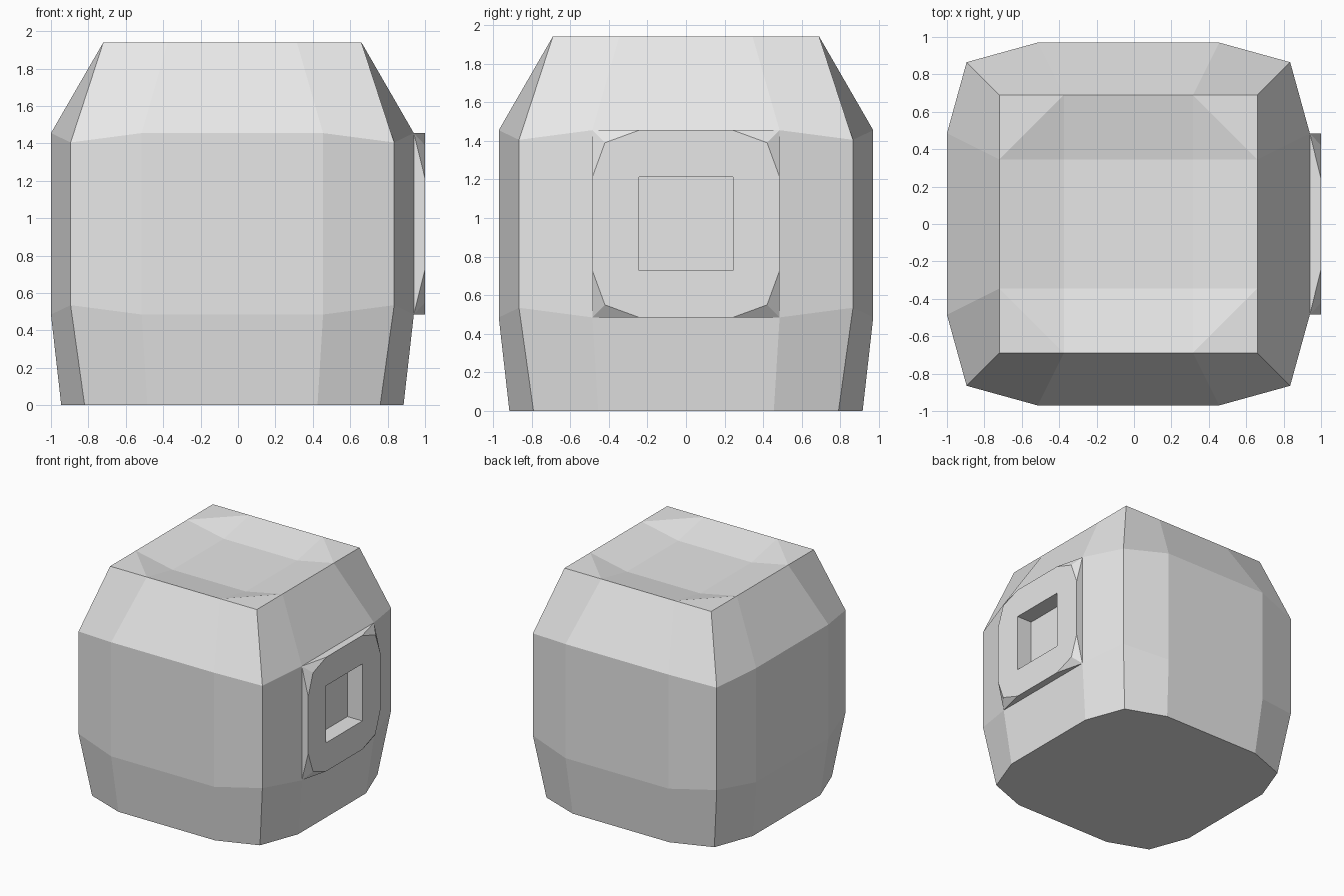
import bpy, bmesh

if "Cube" in bpy.data.objects:
    bpy.data.objects.remove(bpy.data.objects["Cube"], do_unlink=True)

CX = -0.03       # body centre, offset because the boss sticks out on +x
HALF = 0.97      # body half width
MID = 0.485      # half width of the middle panels

grey = bpy.data.materials.new("light grey")
grey.use_nodes = True
grey.diffuse_color = (0.8, 0.8, 0.8, 1)
grey.node_tree.nodes["Principled BSDF"].inputs["Base Color"].default_value = (0.8, 0.8, 0.8, 1)


def finish(bm, name):
    bmesh.ops.recalc_face_normals(bm, faces=bm.faces)
    mesh = bpy.data.meshes.new(name)
    bm.to_mesh(mesh)
    bm.free()
    mesh.materials.append(grey)
    obj = bpy.data.objects.new(name, mesh)
    bpy.context.collection.objects.link(obj)
    return obj


def turn(a, b, k):
    """Rotate a 2D point by k quarter turns."""
    for _ in range(k):
        a, b = -b, a
    return a, b


def body_ring(bm, corner, corner_z, out, mid, mid_z):
    """Twelve points: a corner and two middle points for each side."""
    ring = []
    for k in range(4):
        for x, y, z in ((-corner, -corner, corner_z), (-mid, -out, mid_z), (mid, -out, mid_z)):
            x, y = turn(x, y, k)
            ring.append(bm.verts.new((x + CX, y, z)))
    return ring


# Bulged body: four stacked rings, a flat base and a dished top
bm = bmesh.new()
rings = [body_ring(bm, *r) for r in (
    (0.79, 0, 0.915, 0.455, 0),
    (0.865, 0.535, HALF, MID, MID),
    (0.865, 1.405, HALF, MID, 1.455),
    (0.69, 1.94, 0.69, 0.345, 1.94))]
bm.faces.new(rings[0])
for level, (low, high) in enumerate(zip(rings, rings[1:])):
    for i in range(12):
        if level == 1 and i == 4:
            continue            # opening on +x, closed by the boss
        j = (i + 1) % 12
        bm.faces.new((low[i], low[j], high[j], high[i]))

# Dished top
top = rings[3]
inner = []
for k in range(4):
    x, y = turn(-0.345, -0.345, k)
    inner.append(bm.verts.new((x + CX, y, 1.87)))
bm.faces.new(inner)
for k in range(4):
    c, before, after = top[3 * k], top[3 * k - 1], top[3 * k + 1]
    bm.faces.new((c, after, before))
    bm.faces.new((before, after, inner[k]))
    bm.faces.new((after, top[3 * k + 2], inner[(k + 1) % 4], inner[k]))
finish(bm, "body")

# Side boss with chamfered corners and a square socket
bm = bmesh.new()


def side_points(a, b, x):
    """The same point on each of the four sides of the boss."""
    pts = []
    for k in range(4):
        y, z = turn(a, b, k)
        pts.append(bm.verts.new((x, y, z + HALF)))
    return pts


H = MID / 2
base = side_points(-MID, -MID, HALF + CX)
corner = side_points(-0.42, -0.42, 1.0)
first = side_points(-H, -MID, 1.0)
second = side_points(H, -MID, 1.0)
rim = side_points(-H, -H, 1.0)
floor = side_points(-H, -H, 0.86)
for k in range(4):
    n = (k + 1) % 4
    bm.faces.new((base[k], base[n], second[k], first[k]))        # wall
    bm.faces.new((base[k], first[k], corner[k]))                 # chamfers
    bm.faces.new((base[k], corner[k], second[k - 1]))
    bm.faces.new((corner[k], first[k], rim[k], second[k - 1]))   # front face
    bm.faces.new((first[k], second[k], rim[n], rim[k]))
    bm.faces.new((rim[k], rim[n], floor[n], floor[k]))           # socket wall
bm.faces.new(floor)
finish(bm, "side_boss")
